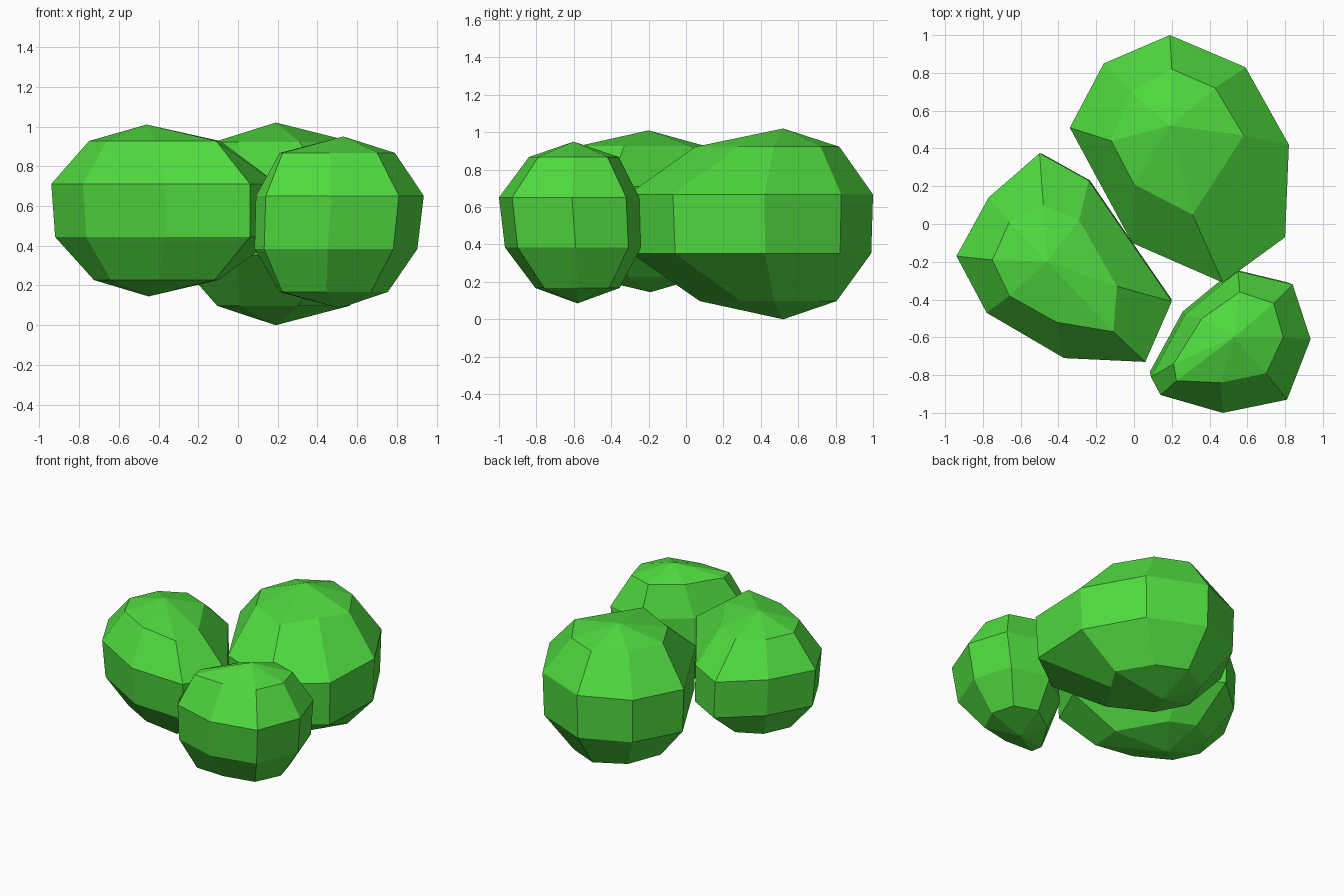
import bpy, math

if "Cube" in bpy.data.objects:
    bpy.data.objects.remove(bpy.data.objects["Cube"])

green = bpy.data.materials.new("leaf_green")
green.diffuse_color = (0.08, 0.70, 0.05, 1)
green.use_nodes = True
green.node_tree.nodes["Principled BSDF"].inputs["Base Color"].default_value = green.diffuse_color


def clump(name, pole, z0, z1, inner, outer, low, shift):
    """Eight-sided faceted blob: two poles and four rings at sphere heights."""
    px, py = pole
    mid, r = (z0 + z1) / 2, (z1 - z0) / 2
    a, b = math.cos(math.radians(36)) * r, math.cos(math.radians(72)) * r

    def ring(points, z, scale=1, move=(0, 0)):
        return [(px + (x - px) * scale + move[0],
                 py + (y - py) * scale + move[1], z) for x, y in points]

    verts = (ring(inner, mid + a) + ring(outer, mid + b)
             + ring(outer, mid - b, low, shift)
             + ring(inner, mid - a, low - 0.03, shift)
             + [(px, py, z1), (px + shift[0], py + shift[1], z0)])
    n = len(inner)
    faces = []
    for i in range(n):
        j = (i + 1) % n
        faces += [(32, i, j), (33, 3 * n + j, 3 * n + i)]
        faces += [(k * n + i, k * n + n + i, k * n + n + j, k * n + j)
                  for k in range(3)]
    # points run clockwise from above, so flip to face outward
    mesh = bpy.data.meshes.new(name)
    mesh.from_pydata(verts, [], [f[::-1] for f in faces])
    mesh.materials.append(green)
    mesh.update()
    bpy.context.collection.objects.link(bpy.data.objects.new(name, mesh))


# large clump at the back
clump("back_clump", (.19, .52), 0, 1.02,
      [(.20, .82), (.43, .72), (.58, .47), (.46, .28),
       (.31, .05), (0, .21), (-.12, .44), (-.02, .70)],
      [(.19, 1.0), (.59, .83), (.82, .42), (.80, -.07),
       (.47, -.31), (-.01, -.10), (-.34, .51), (-.16, .85)], .98, (0, 0))

# medium clump at the left
clump("left_clump", (-.46, -.20), .145, 1.01,
      [(-.48, .10), (-.29, .02), (-.09, -.33), (-.11, -.57),
       (-.41, -.52), (-.66, -.38), (-.75, -.19), (-.66, .01)],
      [(-.50, .375), (-.24, .23), (.20, -.41), (.06, -.73),
       (-.37, -.71), (-.78, -.47), (-.94, -.17), (-.77, .14)], .98, (.01, .01))

# small clump at the front right
clump("right_clump", (.53, -.60), .085, .95,
      [(.56, -.36), (.74, -.42), (.79, -.60), (.70, -.79),
       (.46, -.84), (.225, -.83), (.21, -.74), (.36, -.50)],
      [(.55, -.25), (.84, -.32), (.935, -.61), (.81, -.93),
       (.47, -1.0), (.14, -.905), (.09, -.81), (.27, -.48)], .97, (-.02, .02))
